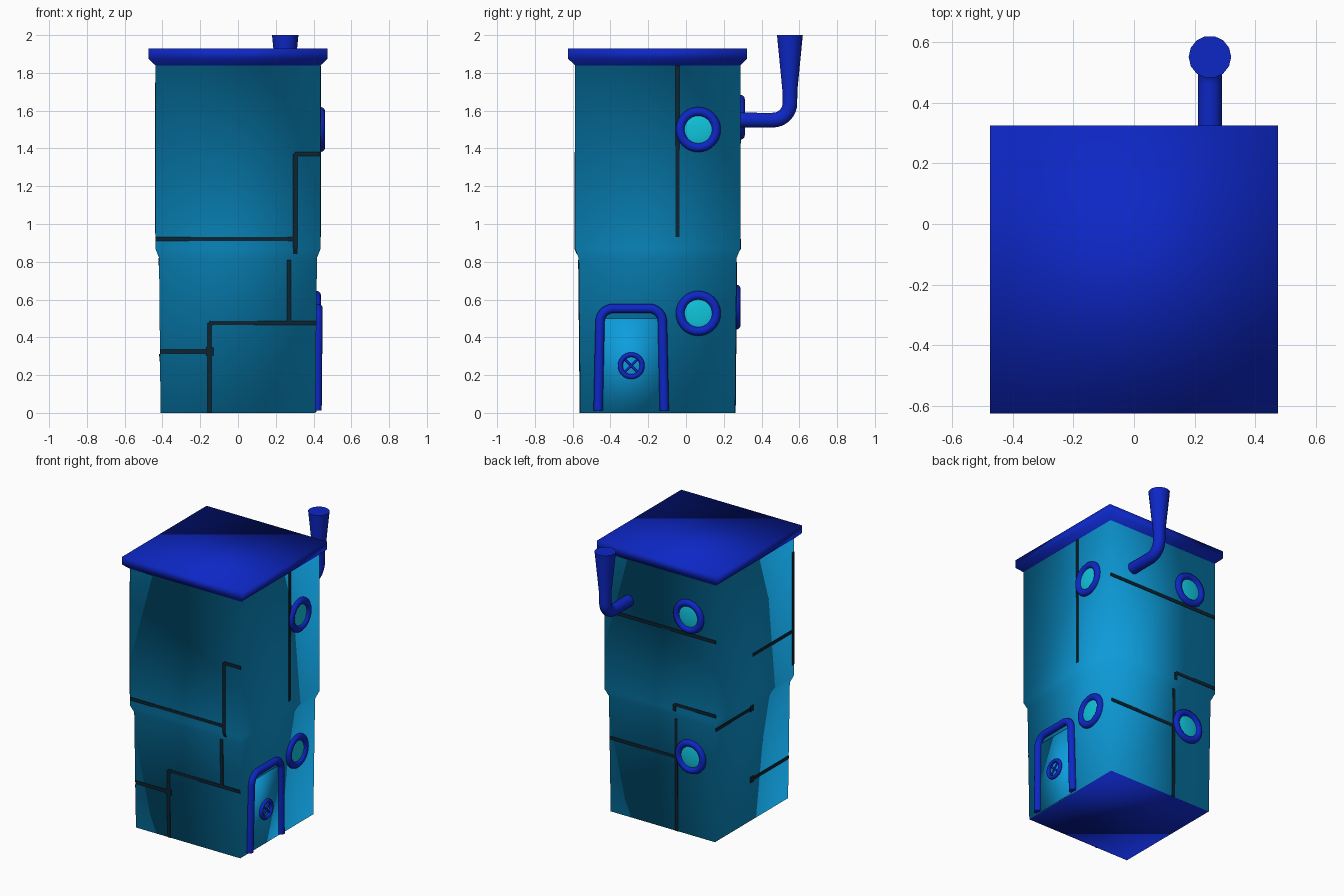
import bpy, bmesh, math
from mathutils import Vector, Matrix

if "Cube" in bpy.data.objects:
    bpy.data.objects.remove(bpy.data.objects["Cube"])

CY = -0.15  # tower centre in y


def material(name, col):
    m = bpy.data.materials.new(name)
    m.diffuse_color = (*col, 1)
    m.use_nodes = True
    m.node_tree.nodes["Principled BSDF"].inputs["Base Color"].default_value = m.diffuse_color
    return m


TEAL = material("teal_wall", (0.004, 0.34, 0.72))
BLUE = material("deep_blue", (0.004, 0.02, 0.56))
GLASS = material("cyan_glass", (0.005, 0.56, 0.72))
DARK = material("dark_seam", (0.004, 0.018, 0.03))

# Half width of the square tower at each height
PROFILE = [(0, 0.41), (0.82, 0.418), (0.87, 0.4375), (1.84, 0.4375),
           (1.875, 0.474), (1.93, 0.474)]


def wall(z):
    for (z0, w0), (z1, w1) in zip(PROFILE, PROFILE[1:4]):
        if z <= z1:
            return w0 + (w1 - w0) * (z - z0) / (z1 - z0)
    return 0.4375


def on_wall(side, u, z, d=0.0):
    w = wall(z) + d
    return {"front": Vector((u, CY - w, z)), "back": Vector((u, CY + w, z)),
            "right": Vector((w, u, z)), "left": Vector((-w, u, z))}[side]


def mesh_object(name, bm, mats, smooth=True):
    bmesh.ops.recalc_face_normals(bm, faces=bm.faces)
    for f in bm.faces:
        f.smooth = smooth
    me = bpy.data.meshes.new(name)
    bm.to_mesh(me)
    bm.free()
    for m in mats:
        me.materials.append(m)
    ob = bpy.data.objects.new(name, me)
    bpy.context.collection.objects.link(ob)
    return ob


def add_box(bm, corners_in, corners_out):
    a = [bm.verts.new(c) for c in corners_in]
    b = [bm.verts.new(c) for c in corners_out]
    bm.faces.new(a)
    bm.faces.new(b)
    for i in range(4):
        j = (i + 1) % 4
        bm.faces.new((a[i], a[j], b[j], b[i]))


def add_plate(bm, side, u0, u1, z0, z1, d):
    # plate following the wall, split where the wall bends
    cuts = [z0] + [z for z in (0.82, 0.87) if z0 < z < z1] + [z1]
    for a, b in zip(cuts, cuts[1:]):
        q = [(u0, a), (u1, a), (u1, b), (u0, b)]
        add_box(bm, [on_wall(side, u, z, -0.004) for u, z in q],
                [on_wall(side, u, z, d) for u, z in q])


# Tower: walls, roof slab and base in one smooth square profile
bm = bmesh.new()
rings = [[bm.verts.new((sx * w, CY + sy * w, z))
          for sx, sy in ((-1, -1), (1, -1), (1, 1), (-1, 1))] for z, w in PROFILE]
for lo, hi in zip(rings, rings[1:]):
    for i in range(4):
        j = (i + 1) % 4
        bm.faces.new((lo[i], lo[j], hi[j], hi[i]))
bm.faces.new(rings[0])
bm.faces.new(rings[-1])
for f in bm.faces:
    z = f.calc_center_median().z
    f.material_index = 1 if z > 1.84 or z < 0.001 else 0
mesh_object("tower", bm, [TEAL, BLUE])

# Dark panel seams: side, u0, u1, z0, z1 (centre lines)
SEAMS = [
    ("front", -0.437, 0.305, 0.92, 0.92), ("front", 0.303, 0.303, 0.84, 1.37),
    ("front", 0.303, 0.435, 1.37, 1.37), ("front", 0.27, 0.27, 0.48, 0.81),
    ("front", -0.15, 0.413, 0.475, 0.475), ("front", -0.15, -0.15, 0.0, 0.475),
    ("front", -0.41, -0.15, 0.325, 0.325),
    ("right", -0.045, -0.045, 0.93, 1.84),
    ("back", -0.437, 0.437, 1.437, 1.437), ("back", -0.2, 0.413, 0.526, 0.526),
    ("back", -0.11, -0.11, 0.0, 0.8), ("back", -0.11, -0.11, 0.86, 0.91),
    ("back", -0.437, -0.11, 0.91, 0.91),
    ("left", -0.585, -0.12, 1.19, 1.19), ("left", -0.575, -0.575, 0.95, 1.75),
    ("left", -0.14, 0.265, 0.8, 0.8), ("left", -0.56, -0.15, 0.293, 0.293),
]
bm = bmesh.new()
H = 0.011
for side, u0, u1, z0, z1 in SEAMS:
    if u0 == u1:
        add_plate(bm, side, u0 - H, u0 + H, z0, z1, 0.003)
    else:
        add_plate(bm, side, u0, u1, z0 - H, z0 + H, 0.003)
for side, u, z in (("front", -0.15, 0.325), ("left", -0.14, 0.8), ("left", -0.15, 0.293)):
    add_plate(bm, side, u - 0.02, u + 0.02, z - 0.02, z + 0.02, 0.004)
mesh_object("panel_seams", bm, [DARK], False)


def ring(name, loc, side, major, minor):
    rot = (0, math.pi / 2, 0) if side == "right" else (-math.pi / 2, 0, 0)
    bpy.ops.mesh.primitive_torus_add(location=loc, rotation=rot, major_radius=major,
                                     minor_radius=minor, major_segments=40, minor_segments=12)
    ob = bpy.context.object
    ob.name = name
    ob.data.materials.append(BLUE)
    bpy.ops.object.shade_smooth()


# Portholes: blue ring with slightly domed glass
for i, (side, u, z) in enumerate((("right", 0.065, 1.5), ("right", 0.065, 0.527),
                                  ("back", -0.225, 1.565), ("back", -0.225, 0.56))):
    c = on_wall(side, u, z)
    ring(f"porthole_ring_{i}", c, side, 0.095, 0.024)
    bm = bmesh.new()
    bmesh.ops.create_uvsphere(bm, u_segments=32, v_segments=16, radius=0.085)
    for v in bm.verts:
        v.co.z *= 0.15
    turn = Matrix.Rotation(math.pi / 2, 4, "Y") if side == "right" else Matrix.Rotation(-math.pi / 2, 4, "X")
    bm.transform(Matrix.Translation(c) @ turn)
    mesh_object(f"porthole_glass_{i}", bm, [GLASS])


def tube(name, pts, radius, scales=None):
    cu = bpy.data.curves.new(name, "CURVE")
    cu.dimensions = "3D"
    cu.bevel_depth = radius
    cu.bevel_resolution = 5
    cu.use_fill_caps = True
    sp = cu.splines.new("POLY")
    sp.points.add(len(pts) - 1)
    for i, p in enumerate(pts):
        sp.points[i].co = (*p, 1)
        sp.points[i].radius = scales[i] if scales else 1
    cu.materials.append(BLUE)
    ob = bpy.data.objects.new(name, cu)
    bpy.context.collection.objects.link(ob)
    bpy.ops.object.select_all(action="DESELECT")
    ob.select_set(True)
    bpy.context.view_layer.objects.active = ob
    bpy.ops.object.convert(target="MESH")
    bpy.ops.object.shade_smooth_by_angle(angle=math.radians(50))


def arc(cx, cz, r, a0, a1, n=8):
    return [(cx + r * math.cos(math.radians(a0 + (a1 - a0) * i / n)),
             cz + r * math.sin(math.radians(a0 + (a1 - a0) * i / n))) for i in range(n + 1)]


# Door panel and rounded frame
bm = bmesh.new()
add_plate(bm, "right", -0.445, -0.135, 0.005, 0.5, 0.006)
mesh_object("door_panel", bm, [TEAL])
R = 0.07
path = [(-0.465, 0.012)] + arc(-0.455 + R, 0.553 - R, R, 180, 90) \
    + arc(-0.125 - R, 0.553 - R, R, 90, 0) + [(-0.115, 0.012)]
tube("door_frame", [on_wall("right", y, z, 0.008) for y, z in path], 0.025)

# Door wheel with four spokes
hub = on_wall("right", -0.29, 0.25, 0.014)
ring("wheel_rim", hub, "right", 0.058, 0.013)
for k in range(2):
    a = math.radians(45 + 90 * k)
    d = Vector((0, math.cos(a), math.sin(a))) * 0.058
    tube(f"wheel_spoke_{k}", [hub - d, hub + d], 0.006)

# Stove pipe: out of the back, bent upward, flared at the top
bend = arc(0.46, 1.64, 0.09, -90, 0)
pts = [(0.25, 0.27, 1.55)] + [(0.25, y, z) for y, z in bend] + [(0.25, 0.55, 1.7), (0.25, 0.55, 2.0)]
tube("stove_pipe", pts, 0.04, [1] * (len(pts) - 1) + [1.75])
